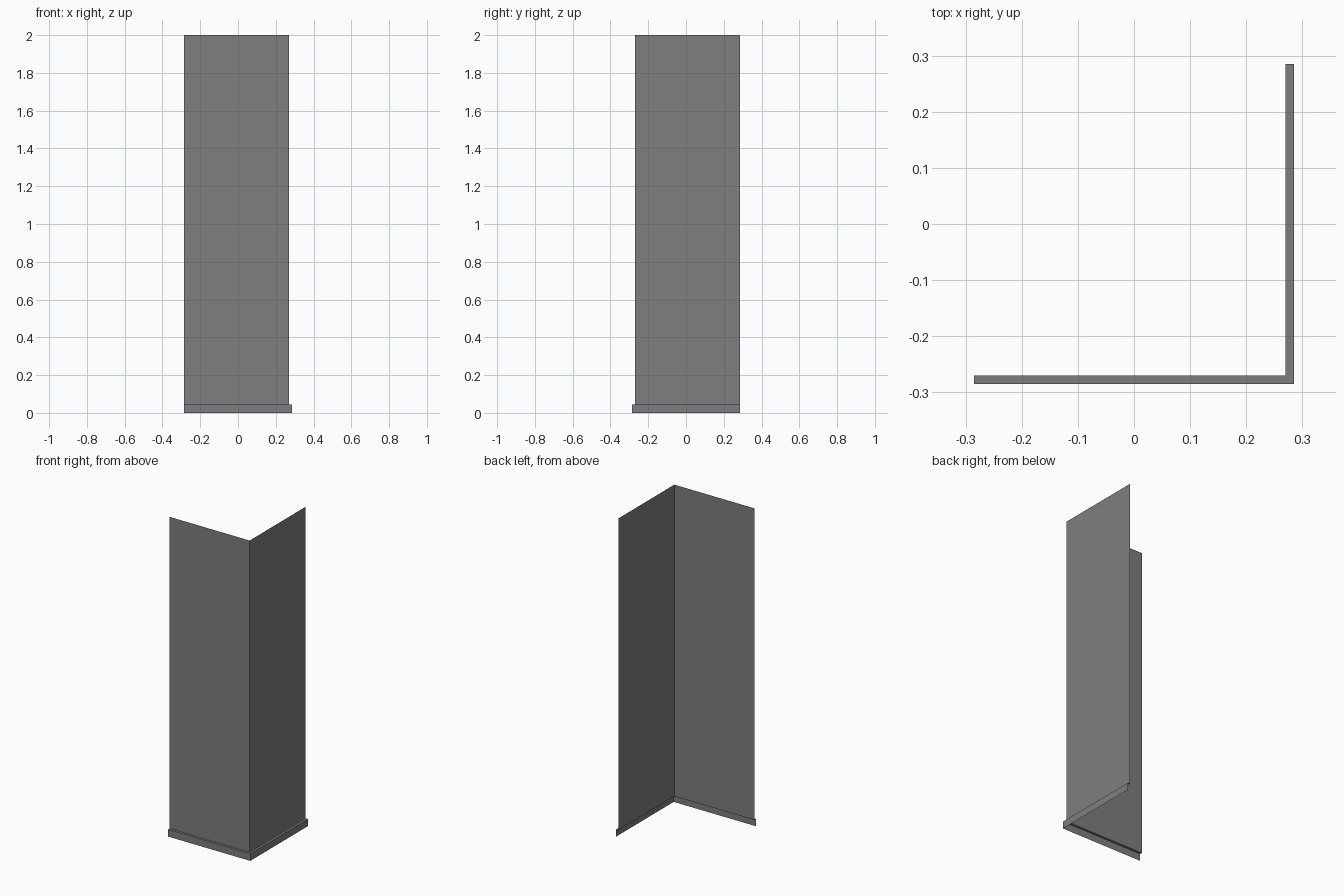
import bpy

if "Cube" in bpy.data.objects:
    bpy.data.objects.remove(bpy.data.objects["Cube"])

OUT = 0.285      # outer face of the skirting, also the free wall ends
WALL = 0.27      # plane of the wall panels
SKIRT_H = 0.045  # skirting height
TOP = 2.0

dark_grey = bpy.data.materials.new("dark_grey")
dark_grey.diffuse_color = (0.21, 0.21, 0.21, 1)
dark_grey.use_nodes = True
dark_grey.node_tree.nodes["Principled BSDF"].inputs["Base Color"].default_value = dark_grey.diffuse_color


def corner_sheet(name, profile):
    """Sweep an open profile of (offset, z) along the L-shaped plan, mitred at the corner."""
    verts, faces = [], []
    for d, z in profile:
        verts += [(-OUT, -d, z), (d, -d, z), (d, OUT, z)]
    for row in range(len(profile) - 1):
        for col in range(2):
            a = row * 3 + col
            faces.append((a, a + 1, a + 4, a + 3))
    mesh = bpy.data.meshes.new(name)
    mesh.from_pydata(verts, [], faces)
    mesh.materials.append(dark_grey)
    obj = bpy.data.objects.new(name, mesh)
    bpy.context.collection.objects.link(obj)
    return obj


# Two thin wall panels meeting at the front right corner
corner_sheet("corner_wall", [(WALL, SKIRT_H), (WALL, TOP)])

# Skirting: upright outer face with a narrow ledge back to the wall
corner_sheet("skirting", [(OUT, 0), (OUT, SKIRT_H), (WALL, SKIRT_H)])
